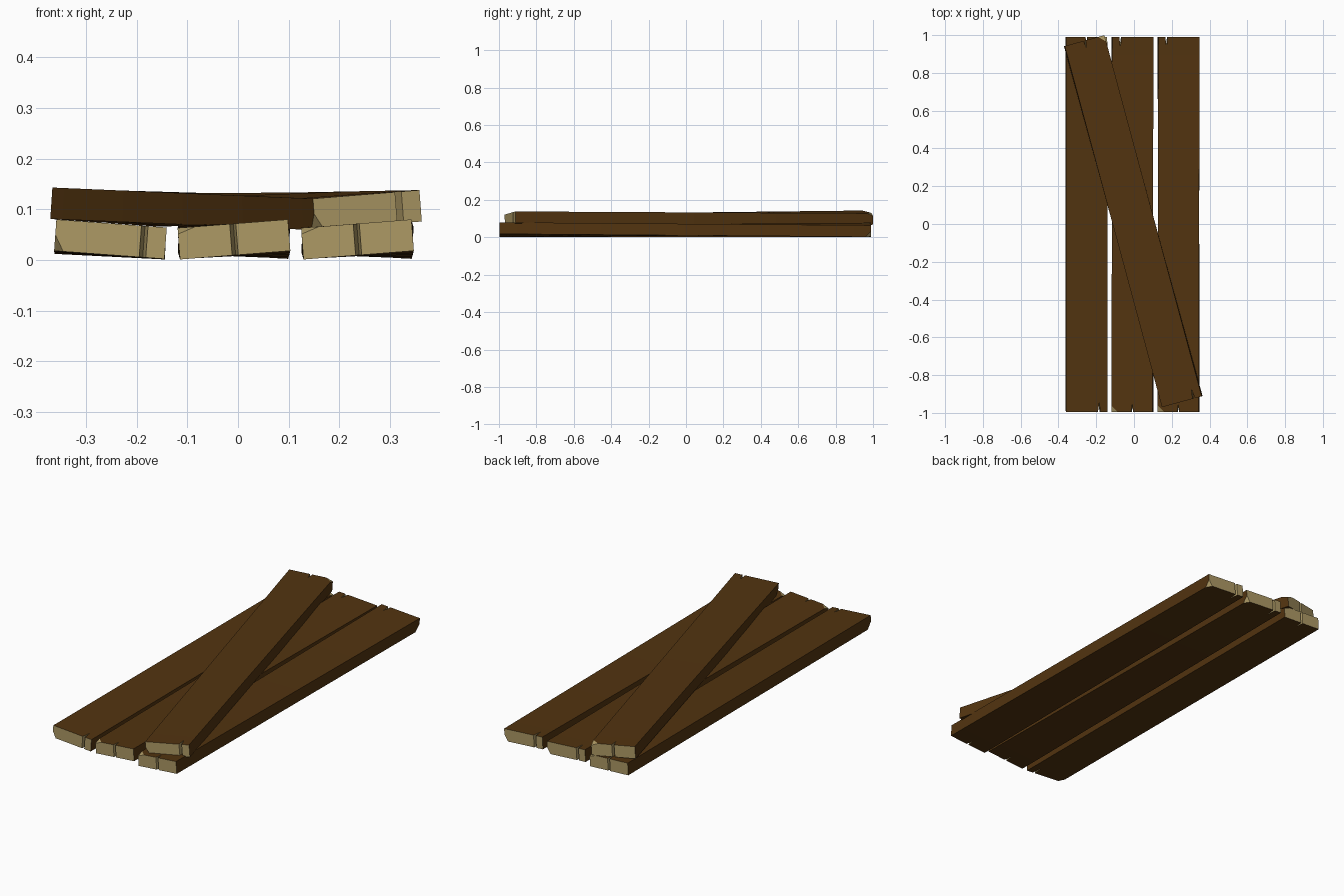
import bpy, bmesh, math
from mathutils import Vector

cube = bpy.data.objects.get("Cube")
if cube:
    bpy.data.objects.remove(cube, do_unlink=True)


def material(name, color):
    mat = bpy.data.materials.new(name)
    mat.use_nodes = True
    mat.diffuse_color = (*color, 1)
    mat.node_tree.nodes["Principled BSDF"].inputs["Base Color"].default_value = (*color, 1)
    return mat


BARK = material("dark brown wood", (0.085, 0.034, 0.005))
GRAIN = material("pale end grain", (0.42, 0.32, 0.13))

WIDTH, THICK = 0.218, 0.062


def cut(bm, co, normal, clear):
    """Slice the plank; when clearing, cap the opening."""
    geom = bm.verts[:] + bm.edges[:] + bm.faces[:]
    res = bmesh.ops.bisect_plane(bm, geom=geom, plane_co=co, plane_no=normal,
                                 dist=1e-6, clear_outer=clear)
    if clear:
        edges = [e for e in res["geom_cut"] if isinstance(e, bmesh.types.BMEdge)]
        bmesh.ops.contextual_create(bm, geom=edges)


def plank(name, center, half, front, back, turned=False, angle=0):
    """Split, chipped, twisted plank; front and back are (left x, right x) heights."""
    bm = bmesh.new()
    w, t = WIDTH / 2, THICK / 2
    # Outline with a narrow split in each end
    outline = [(-w, -half), (-0.006, -half), (0.001, -half + 0.04), (0.006, -half),
               (w, -half), (w, half), (-0.059, half), (-0.066, half - 0.05),
               (-0.072, half), (-w, half)]
    base = bm.faces.new([bm.verts.new((x, y, -t)) for x, y in outline])
    top = bmesh.ops.extrude_face_region(bm, geom=[base])["geom"]
    bmesh.ops.translate(bm, vec=(0, 0, THICK),
                        verts=[v for v in top if isinstance(v, bmesh.types.BMVert)])
    # Chipped corner at each end
    for sx, sy, sz, size in ((-1, -1, 1, (0.035, 0.035, 0.012)),
                             (1, 1, -1, (0.018, 0.03, 0.032))):
        corner = Vector((sx * w, sy * half, sz * t))
        normal = Vector((sx / size[0], sy / size[1], sz / size[2])).normalized()
        cut(bm, corner - Vector((sx * size[0], 0, 0)), normal, True)
    # Cross cuts so the twist runs evenly
    for y in (-0.9, -0.45, 0, 0.45, 0.9):
        cut(bm, (0, y, 0), (0, 1, 0), False)
    bmesh.ops.recalc_face_normals(bm, faces=bm.faces)
    # End grain on every face lying wholly at an end
    for f in bm.faces:
        at_end = all(abs(v.co.y) > 0.92 for v in f.verts)
        f.material_index = int(at_end)
    # Roll each end to its own height
    for v in bm.verts:
        x, y, z = v.co
        if turned:
            x, y = -x, -y
        s = (y + half) / (2 * half)
        left = front[0] + (back[0] - front[0]) * s
        right = front[1] + (back[1] - front[1]) * s
        slope = (right - left) / WIDTH
        v.co = (x - slope * z, y, (left + right) / 2 + slope * x + z)
    mesh = bpy.data.meshes.new(name)
    bm.to_mesh(mesh)
    bm.free()
    mesh.materials.append(BARK)
    mesh.materials.append(GRAIN)
    obj = bpy.data.objects.new(name, mesh)
    obj.location = (*center, 0)
    obj.rotation_euler.z = math.radians(angle)
    bpy.context.collection.objects.link(obj)


# Three planks side by side
plank("right_plank", (-0.252, -0.003), 0.993, (0.049, 0.033), (0.043, 0.032), turned=True)
plank("middle_plank", (-0.008, -0.003), 0.993, (0.032, 0.049), (0.047, 0.033))
plank("left_plank", (0.236, -0.003), 0.993, (0.032, 0.049), (0.047, 0.033))

# Brace lying diagonally across them
plank("diagonal_plank", (-0.004, 0.015), 0.99, (0.09, 0.107), (0.112, 0.097),
      turned=True, angle=15.2)
